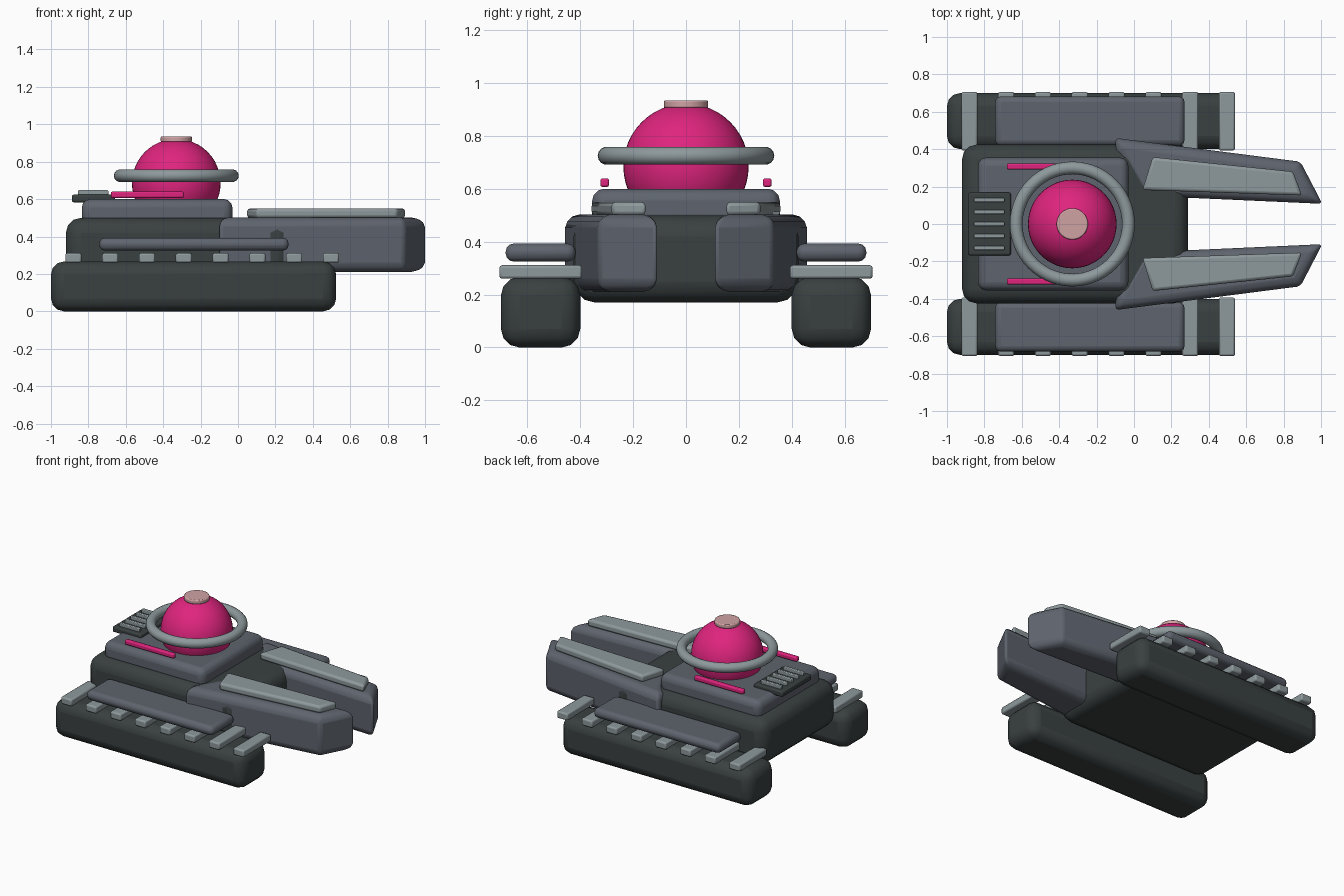
import bpy, bmesh, math

if "Cube" in bpy.data.objects:
    bpy.data.objects.remove(bpy.data.objects["Cube"])


def material(name, rgb):
    m = bpy.data.materials.new(name)
    m.diffuse_color = (*rgb, 1)
    m.use_nodes = True
    m.node_tree.nodes["Principled BSDF"].inputs["Base Color"].default_value = m.diffuse_color
    return m


DARK = material("dark gunmetal", (0.042, 0.052, 0.052))
GREY = material("slate grey", (0.112, 0.127, 0.155))
LIGHT = material("pale steel", (0.27, 0.32, 0.335))
PINK = material("hot pink", (0.74, 0.018, 0.21))
CAP = material("dusty rose", (0.63, 0.36, 0.37))


def finish(ob, name, mat, angle=40):
    """Name, colour and smooth one object."""
    ob.name = name
    ob.data.materials.clear()
    ob.data.materials.append(mat)
    bpy.ops.object.select_all(action='DESELECT')
    ob.select_set(True)
    bpy.context.view_layer.objects.active = ob
    bpy.ops.object.shade_smooth_by_angle(angle=math.radians(angle))
    return ob


def prism(name, mat, points, z0, z1, bevel, upright=1.0, segments=3):
    """Extrude a plan outline and round it; upright scales the vertical edges' bevel."""
    bm = bmesh.new()
    face = bm.faces.new([bm.verts.new((x, y, z0)) for x, y in points])
    ext = bmesh.ops.extrude_face_region(bm, geom=[face])
    for v in ext["geom"]:
        if isinstance(v, bmesh.types.BMVert):
            v.co.z = z1
    bmesh.ops.recalc_face_normals(bm, faces=bm.faces)
    weight = bm.edges.layers.float.new("bevel_weight_edge")
    for e in bm.edges:
        vertical = abs(e.verts[0].co.z - e.verts[1].co.z) > 1e-4
        e[weight] = upright if vertical else 1.0
    mesh = bpy.data.meshes.new(name)
    bm.to_mesh(mesh)
    bm.free()
    ob = bpy.data.objects.new(name, mesh)
    bpy.context.collection.objects.link(ob)
    mod = ob.modifiers.new("rounded edges", 'BEVEL')
    mod.limit_method = 'WEIGHT'
    mod.width = bevel
    mod.segments = segments
    return finish(ob, name, mat)


def box(name, mat, x0, x1, y0, y1, z0, z1, bevel, segments=3):
    outline = [(x0, y0), (x1, y0), (x1, y1), (x0, y1)]
    return prism(name, mat, outline, z0, z1, bevel, 1.0, segments)


# hull and raised deck
box("hull", DARK, -0.92, 0.29, -0.425, 0.425, 0.17, 0.5, 0.08)
box("upper_deck", GREY, -0.835, -0.03, -0.355, 0.355, 0.46, 0.6, 0.045)

# parts repeated on both sides
MANDIBLE = [(-0.1, 0.46), (0.89, 0.333), (1.007, 0.108), (0.03, 0.152), (-0.1, 0.385)]
PLATE = [(0.1, 0.358), (0.85, 0.28), (0.898, 0.153), (0.045, 0.182)]
for s, side in ((-1, "near"), (1, "far")):
    def sided_box(name, mat, x0, x1, ya, yb, z0, z1, bevel, segments=3):
        lo, hi = sorted((s * ya, s * yb))
        box(f"{name}_{side}", mat, x0, x1, lo, hi, z0, z1, bevel, segments)

    # track pod, its cleats and fender
    sided_box("track_pod", DARK, -1.0, 0.525, 0.4, 0.7, 0.0, 0.267, 0.07)
    for i in range(8):
        x = -0.88 + i * 1.377 / 7
        sided_box(f"track_cleat_{i + 1}", LIGHT, x - 0.043, x + 0.043,
                  0.393, 0.706, 0.26, 0.311, 0.01, 2)
    sided_box("fender", GREY, -0.742, 0.27, 0.418, 0.682, 0.325, 0.393, 0.03)

    # forward prong with top plate
    prism(f"prong_{side}", GREY, [(x, s * y) for x, y in MANDIBLE],
          0.21, 0.503, 0.05, 0.4)
    prism(f"prong_plate_{side}", LIGHT, [(x, s * y) for x, y in PLATE],
          0.498, 0.551, 0.016, 0.8, 2)

    # glowing strip on the deck
    sided_box("glow_strip", PINK, -0.68, -0.29, 0.291, 0.324, 0.607, 0.64, 0.008, 2)

# dome, ring and cap
DOME_X = -0.33
bpy.ops.mesh.primitive_uv_sphere_add(segments=48, ring_count=24, radius=0.237,
                                     location=(DOME_X, 0, 0.685))
finish(bpy.context.object, "dome", PINK)
bpy.ops.mesh.primitive_torus_add(major_segments=56, minor_segments=14,
                                 major_radius=0.3, minor_radius=0.034,
                                 location=(DOME_X, 0, 0.725))
finish(bpy.context.object, "dome_ring", LIGHT)
bpy.ops.mesh.primitive_cylinder_add(vertices=32, radius=0.084, depth=0.03,
                                    location=(DOME_X, 0, 0.92))
cap = bpy.context.object
rim = cap.modifiers.new("rounded rim", 'BEVEL')
rim.width = 0.007
rim.segments = 2
finish(cap, "dome_cap", CAP)

# rear vent with slats
box("vent_base", DARK, -0.888, -0.658, -0.168, 0.168, 0.583, 0.624, 0.01, 2)
for i in range(5):
    y = (i - 2) * 0.064
    box(f"vent_slat_{i + 1}", LIGHT, -0.855, -0.693, y - 0.011, y + 0.011,
        0.618, 0.648, 0.005, 2)
